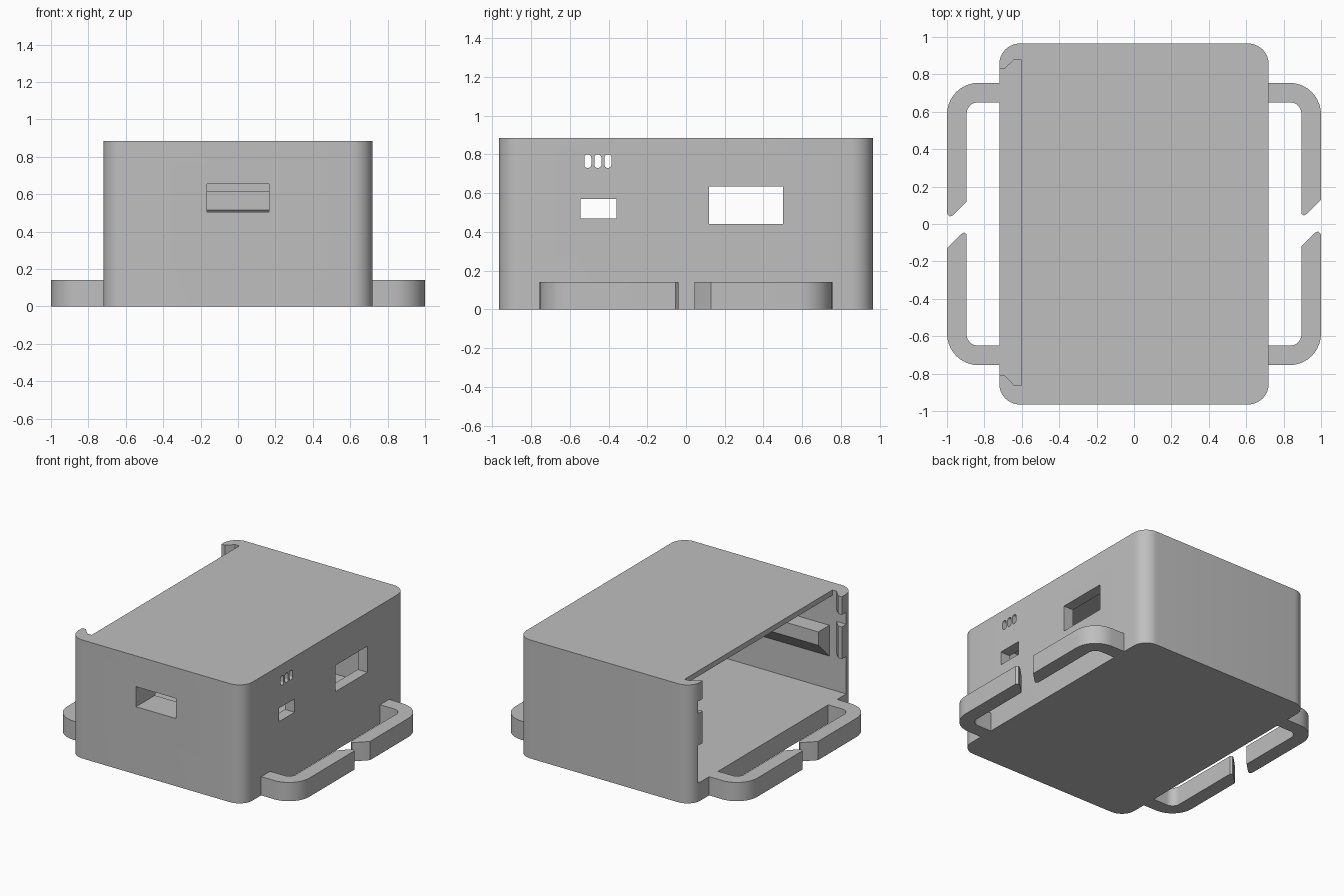
import bpy, bmesh, math
from mathutils import Vector

cube = bpy.data.objects.get("Cube")
if cube:
    bpy.data.objects.remove(cube, do_unlink=True)

grey = bpy.data.materials.new("plain_grey")
grey.use_nodes = True
colour = (0.52, 0.52, 0.52, 1)
grey.diffuse_color = colour
grey.node_tree.nodes["Principled BSDF"].inputs["Base Color"].default_value = colour

H, FLOOR = 0.885, 0.14
IN_FRONT, IN_BACK = -0.863, 0.88


def prism(name, pts, axis, lo, hi):
    """Extrude a 2D outline along an axis between two positions."""
    place = {"x": lambda u, v, w: (w, u, v),
             "y": lambda u, v, w: (u, w, v),
             "z": lambda u, v, w: (u, v, w)}[axis]
    bm = bmesh.new()
    face = bm.faces.new([bm.verts.new(place(u, v, lo)) for u, v in pts])
    out = bmesh.ops.extrude_face_region(bm, geom=[face])
    moved = [g for g in out["geom"] if isinstance(g, bmesh.types.BMVert)]
    bmesh.ops.translate(bm, verts=moved, vec=Vector(place(0, 0, hi - lo)))
    bmesh.ops.recalc_face_normals(bm, faces=bm.faces)
    mesh = bpy.data.meshes.new(name)
    bm.to_mesh(mesh)
    bm.free()
    mesh.materials.append(grey)
    obj = bpy.data.objects.new(name, mesh)
    bpy.context.collection.objects.link(obj)
    return obj


def rect(u0, u1, v0, v1):
    return [(u0, v0), (u1, v0), (u1, v1), (u0, v1)]


def arc(cx, cy, r, start, end, n=10):
    angles = [math.radians(start + (end - start) * i / n) for i in range(n + 1)]
    return [(cx + r * math.cos(a), cy + r * math.sin(a)) for a in angles]


def rounded(u0, u1, v0, v1, r):
    return (arc(u1 - r, v1 - r, r, 0, 90) + arc(u0 + r, v1 - r, r, 90, 180)
            + arc(u0 + r, v0 + r, r, 180, 270) + arc(u1 - r, v0 + r, r, 270, 360))


def cut(obj, cutter, keep=False):
    bpy.context.view_layer.objects.active = obj
    mod = obj.modifiers.new("cut", "BOOLEAN")
    mod.operation, mod.solver, mod.object = "DIFFERENCE", "EXACT", cutter
    bpy.ops.object.modifier_apply(modifier=mod.name)
    if not keep:
        bpy.data.objects.remove(cutter, do_unlink=True)


def smooth(obj):
    bpy.ops.object.select_all(action="DESELECT")
    obj.select_set(True)
    bpy.context.view_layer.objects.active = obj
    bpy.ops.object.shade_smooth_by_angle(angle=math.radians(30))


# Case body with rounded upright corners, hollowed
case = prism("case", rounded(-0.72, 0.72, -0.965, 0.965, 0.11), "z", 0, H)
cut(case, prism("cavity", rect(-0.62, 0.64, IN_FRONT, IN_BACK), "z", FLOOR, 0.845))

# Open side with a dovetail channel for a sliding door
channel = [(-0.8, -0.81), (-0.69, -0.81), (-0.64, IN_FRONT), (-0.605, IN_FRONT),
           (-0.605, IN_BACK), (-0.64, IN_BACK), (-0.69, 0.832), (-0.8, 0.832)]
cut(case, prism("door_channel", channel, "z", FLOOR, 1))

# Gaps in the channel lips
for z0, z1 in ((FLOOR, 0.42), (0.66, 0.75)):
    cut(case, prism("lip_gap", rect(-0.8, -0.62, IN_FRONT, IN_BACK), "z", z0, z1))

# Side windows and vents
for window in ((-0.545, -0.36, 0.47, 0.57), (0.12, 0.5, 0.44, 0.635)):
    cut(case, prism("window", rect(*window), "x", 0.55, 0.8))
for y in (-0.507, -0.455, -0.403):
    cut(case, prism("vent", rounded(y - 0.018, y + 0.018, 0.73, 0.8, 0.017), "x", 0.55, 0.8))

# Board rails along the front and back inner walls, braced underneath
rails = []
for name, wall, s in (("front_rail", IN_FRONT, 1), ("back_rail", IN_BACK, -1)):
    outline = [(wall - s * 0.02, 0.615), (wall + s * 0.13, 0.615),
               (wall + s * 0.13, 0.515), (wall, 0.385), (wall - s * 0.02, 0.385)]
    rails.append(prism(name, outline, "x", -0.58, 0.66))

# Front slot, passing through the wall and its rail
slot = prism("slot", rect(-0.167, 0.165, 0.505, 0.655), "y", -1.1, -0.7)
cut(rails[0], slot, keep=True)
cut(case, slot)
smooth(case)

# Strap loops: two hooks on one side, turned half round for the other
elbow = arc(0.83, 0.585, 0.17, 90, 0)
inner = arc(0.835, 0.59, 0.06, 0, 90)
blunt = [(1, 0.13), (0.925, 0.055), (0.91, 0.045), (0.895, 0.055)]
sharp = [(1, 0.055), (0.985, 0.04), (0.97, 0.045), (0.895, 0.12)]
for side, turn in (("left", 1), ("right", -1)):
    for end, flip, tip in (("back", 1, blunt), ("front", -1, sharp)):
        outline = [(0.715, 0.755)] + elbow + tip + inner + [(0.715, 0.65)]
        pts = [(turn * x, turn * flip * y) for x, y in outline]
        smooth(prism(f"{side}_strap_hook_{end if turn > 0 else 'opposite_' + end}",
                     pts, "z", 0, FLOOR))
